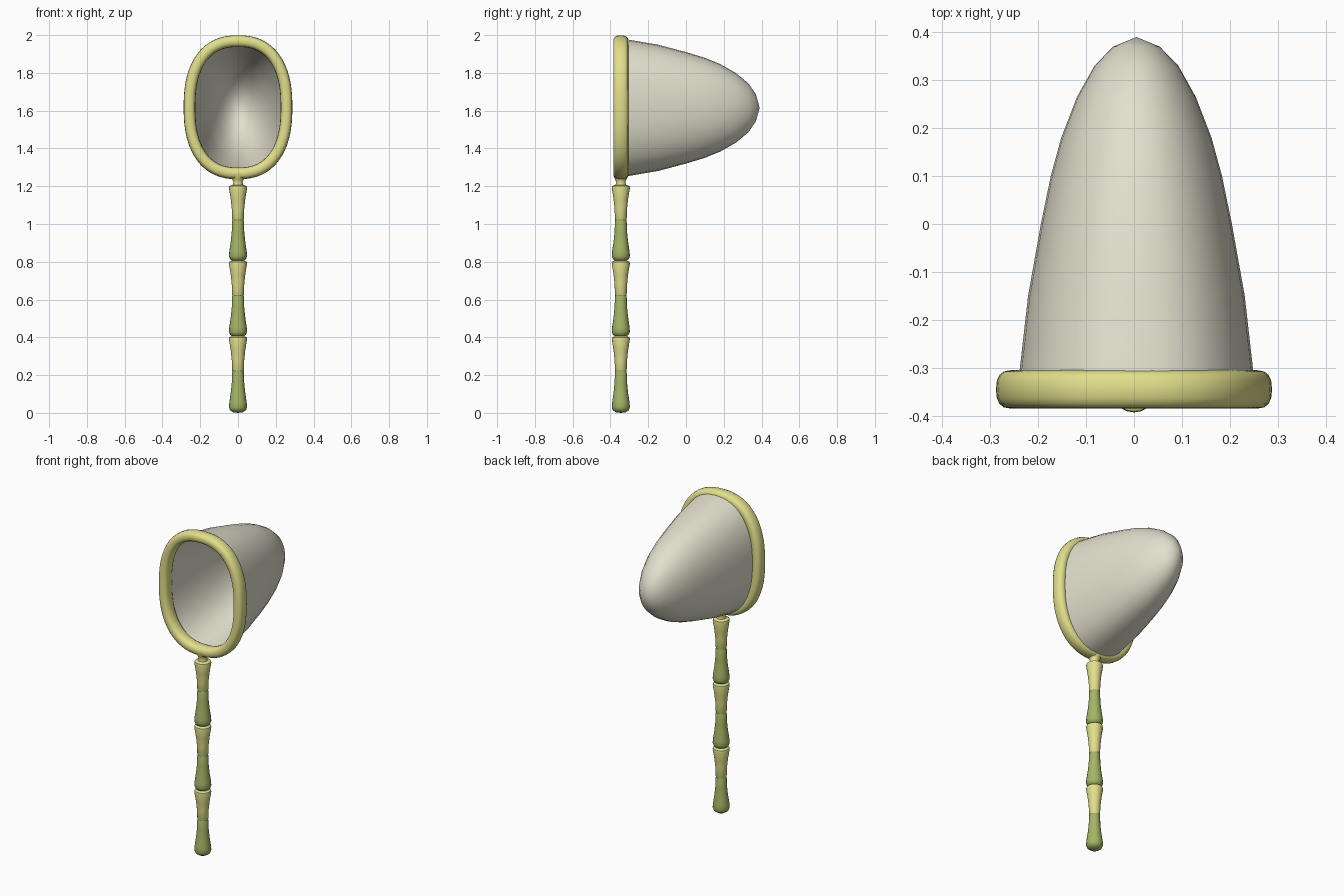
import bpy, bmesh, math
from mathutils import Vector

cube = bpy.data.objects.get("Cube")
if cube:
    bpy.data.objects.remove(cube)


def material(name, rgb):
    m = bpy.data.materials.new(name)
    m.use_nodes = True
    m.diffuse_color = (*rgb, 1)
    m.node_tree.nodes["Principled BSDF"].inputs["Base Color"].default_value = (*rgb, 1)
    return m


yellow = material("pale yellow bamboo", (0.76, 0.74, 0.26))
green = material("green bamboo", (0.38, 0.46, 0.13))
cloth = material("cream cloth", (0.76, 0.74, 0.61))

AXIS_Y = -0.345      # plane of the hoop and handle
CENTRE_Z = 1.615


def loft(name, rings, mat, closed=False, angle=40):
    """Skin a list of equal-length rings; a ring of one point makes a tip."""
    bm = bmesh.new()
    loops = [[bm.verts.new(p) for p in ring] for ring in rings]
    pairs = list(zip(loops, loops[1:]))
    if closed:
        pairs.append((loops[-1], loops[0]))
    for a, b in pairs:
        n = max(len(a), len(b))
        for i in range(n):
            j = (i + 1) % n
            if len(a) == 1:
                bm.faces.new((a[0], b[j], b[i]))
            elif len(b) == 1:
                bm.faces.new((a[i], a[j], b[0]))
            else:
                bm.faces.new((a[i], a[j], b[j], b[i]))
    bmesh.ops.recalc_face_normals(bm, faces=bm.faces)
    mesh = bpy.data.meshes.new(name)
    bm.to_mesh(mesh)
    bm.free()
    mesh.materials.append(mat)
    obj = bpy.data.objects.new(name, mesh)
    bpy.context.collection.objects.link(obj)
    bpy.ops.object.select_all(action="DESELECT")
    obj.select_set(True)
    bpy.context.view_layer.objects.active = obj
    bpy.ops.object.shade_smooth_by_angle(angle=math.radians(angle))
    return obj


def rounded(t, half_x, half_z, power):
    """Point on a squarish oval."""
    c, s = math.cos(t), math.sin(t)
    return (half_x * math.copysign(abs(c) ** (2 / power), c),
            half_z * math.copysign(abs(s) ** (2 / power), s))


def angles(n):
    return [math.tau * i / n for i in range(n)]


# Hoop: a slightly squared tube swept round a squarish oval
def hoop_centre(t):
    x, z = rounded(t, 0.257, 0.35, 2.4)
    return Vector((x, AXIS_Y, CENTRE_Z + 0.003 + z))


hoop = []
for t in angles(64):
    p = hoop_centre(t)
    tangent = (hoop_centre(t + 0.03) - hoop_centre(t - 0.03)).normalized()
    out = Vector((tangent.z, 0, -tangent.x))
    ring = []
    for a in angles(16):
        u, v = rounded(a, 0.031, 0.04, 2.5)
        ring.append(p + out * u + Vector((0, v, 0)))
    hoop.append(ring)
loft("hoop", hoop, yellow, closed=True)

# Net bag: the oval shrinks along y to a blunt tip
bag_profile = [(-0.34, 1.02), (-0.3, 1.0), (-0.15, 0.93), (0, 0.82), (0.1, 0.735),
               (0.18, 0.645), (0.265, 0.51), (0.33, 0.36), (0.37, 0.2)]
bag = []
for y, scale in bag_profile:
    blend = (y + 0.34) / 0.73
    ring = []
    for t in angles(32):
        x, z = rounded(t, 0.243 * scale, 0.36 * scale, 2.35 - 0.35 * blend)
        ring.append((x + 0.005, y, CENTRE_Z + z))
    bag.append(ring)
bag.append([(0.005, 0.39, CENTRE_Z)])
loft("net_bag", bag, cloth, angle=60)


# Handle: three repeats of a green joint under a yellow joint
def turned(name, profile, base, mat):
    rings = []
    for r, z in profile:
        if r == 0:
            rings.append([(0, AXIS_Y, base + z)])
        else:
            rings.append([(r * math.cos(a), AXIS_Y + r * math.sin(a), base + z)
                          for a in angles(20)])
    return loft(name, rings, mat, angle=50)


green_joint = [(0, 0), (0.026, 0.003), (0.042, 0.014), (0.048, 0.03), (0.046, 0.055),
               (0.038, 0.11), (0.033, 0.16), (0.031, 0.217), (0.029, 0.222), (0, 0.222)]
yellow_joint = [(0, 0.218), (0.028, 0.218), (0.031, 0.224), (0.033, 0.28), (0.039, 0.335),
                (0.048, 0.39), (0.046, 0.4), (0.032, 0.407), (0, 0.41)]
for i in range(3):
    turned(f"green_joint_{i + 1}", green_joint, 0.4 * i, green)
    turned(f"yellow_joint_{i + 1}", yellow_joint, 0.4 * i, yellow)

# Flared neck joining the handle to the hoop
turned("hoop_neck", [(0, 1.2), (0.03, 1.2), (0.024, 1.222), (0.03, 1.235),
                     (0.039, 1.255), (0.039, 1.275), (0, 1.285)], 0, yellow)
